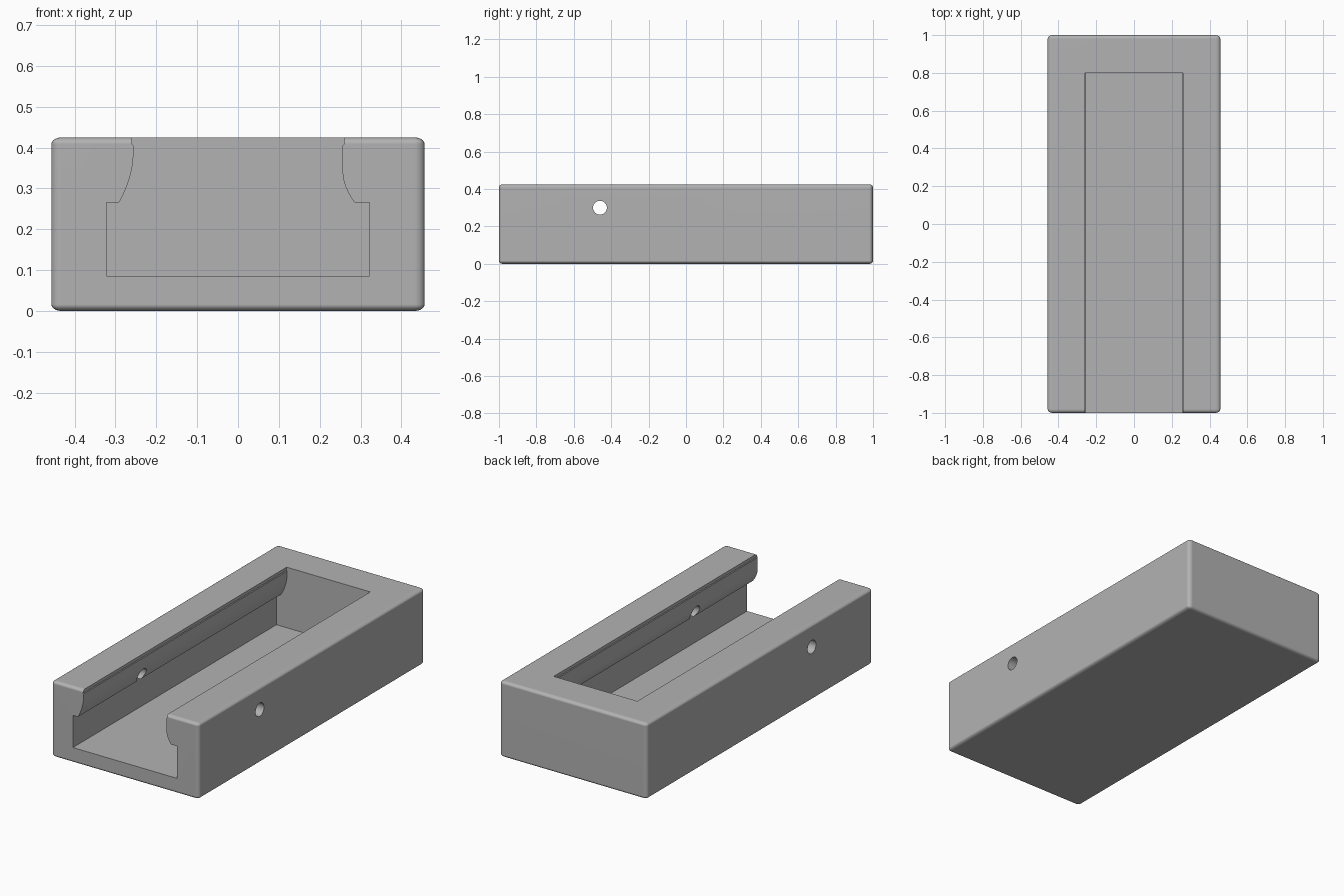
import bpy, bmesh, math
from mathutils import Matrix, Vector

cube = bpy.data.objects.get("Cube")
if cube:
    bpy.data.objects.remove(cube, do_unlink=True)

HALF_W, HALF_L, HEIGHT = 0.457, 1.0, 0.425

grey = bpy.data.materials.new("plain grey")
grey.use_nodes = True
colour = (0.45, 0.45, 0.45, 1)
grey.diffuse_color = colour
grey.node_tree.nodes["Principled BSDF"].inputs["Base Color"].default_value = colour


def make_object(name, bm):
    bmesh.ops.recalc_face_normals(bm, faces=bm.faces)
    mesh = bpy.data.meshes.new(name)
    bm.to_mesh(mesh)
    bm.free()
    mesh.materials.append(grey)
    obj = bpy.data.objects.new(name, mesh)
    bpy.context.collection.objects.link(obj)
    return obj


# Block with rounded edges, a little wider across than up
radii = Vector((0.025, 0.02, 0.016))
bm = bmesh.new()
bmesh.ops.create_cube(bm, size=2)
half = Vector((HALF_W, HALF_L, HEIGHT / 2))
bmesh.ops.scale(bm, vec=[h / r for h, r in zip(half, radii)], verts=bm.verts)
bmesh.ops.bevel(bm, geom=bm.edges[:], offset=1, offset_type='OFFSET',
                segments=5, profile=0.5, affect='EDGES')
bmesh.ops.scale(bm, vec=radii, verts=bm.verts)
bmesh.ops.translate(bm, vec=(0, 0, HEIGHT / 2), verts=bm.verts)
block = make_object("slotted_block", bm)


# Slot side: undercut, curved lip, then a straight mouth
def slot_side(sign, lip_x, curve_top):
    base, neck = 0.266, 0.256
    pts = [(0.322, 0.086), (0.322, base)]
    steps = 10
    for i in range(steps + 1):
        a = math.pi / 2 * i / steps
        z = base + (curve_top - base) * math.sin(a)
        t = (z - base) / (curve_top - base)
        pts.append((neck + (lip_x - neck) * (1 - t) ** 2, z))
    pts += [(neck, 0.404), (neck + 0.003, 0.408), (neck + 0.003, 0.5)]
    return [(sign * x, z) for x, z in pts]


# Slot cutter, open at the front and closed at the back
profile = slot_side(1, 0.285, 0.345) + slot_side(-1, 0.291, 0.39)[::-1]
bm = bmesh.new()
face = bm.faces.new([bm.verts.new((x, -1.1, z)) for x, z in profile])
grown = bmesh.ops.extrude_face_region(bm, geom=[face])
moved = [v for v in grown["geom"] if isinstance(v, bmesh.types.BMVert)]
bmesh.ops.translate(bm, vec=(0, 1.9, 0), verts=moved)
slot = make_object("slot_cutter", bm)

# Cross hole cutter through both side walls
bm = bmesh.new()
bmesh.ops.create_cone(bm, cap_ends=True, segments=32, radius1=0.037, radius2=0.037,
                      depth=1.2, matrix=Matrix.Translation((0, -0.46, 0.3))
                      @ Matrix.Rotation(math.pi / 2, 4, 'Y'))
hole = make_object("hole_cutter", bm)

bpy.ops.object.select_all(action='DESELECT')
bpy.context.view_layer.objects.active = block
block.select_set(True)
for cutter in (slot, hole):
    cutter.hide_render = True
    mod = block.modifiers.new(cutter.name, 'BOOLEAN')
    mod.operation, mod.solver, mod.object = 'DIFFERENCE', 'EXACT', cutter
    bpy.ops.object.modifier_apply(modifier=mod.name)
    bpy.data.objects.remove(cutter, do_unlink=True)

# Smooth rounding with crisp cut edges
bpy.ops.object.shade_smooth_by_angle(angle=math.radians(30))
weighted = block.modifiers.new("flat_sides", 'WEIGHTED_NORMAL')
weighted.keep_sharp = True
